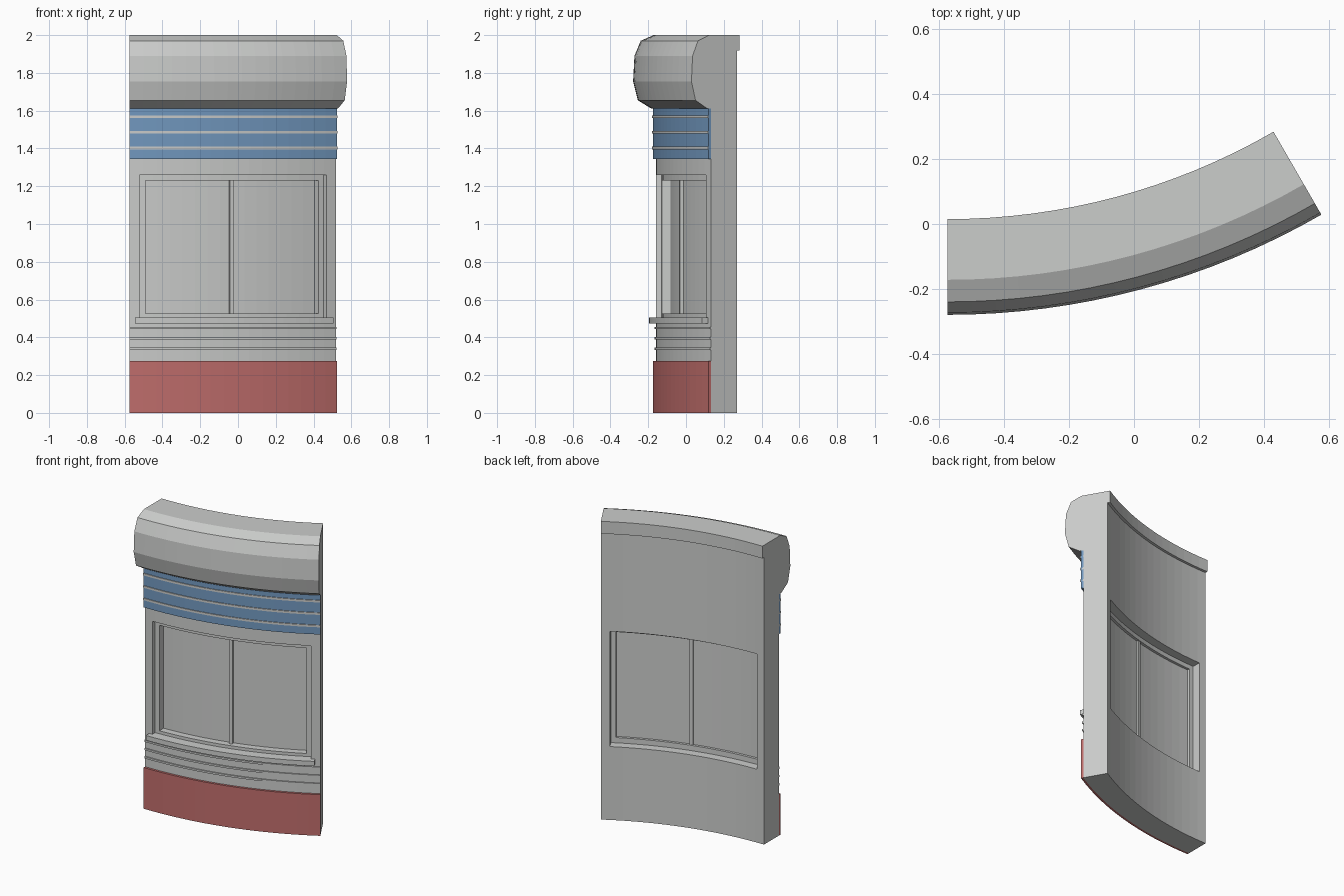
import bpy, bmesh, math

if "Cube" in bpy.data.objects:
    bpy.data.objects.remove(bpy.data.objects["Cube"])

CX, CY = -0.575, 2.025      # centre of the wall's curvature
SPAN = 30.0                 # degrees covered by the wall
STEP = 1.875                # degrees per facet


def material(name, rgb):
    m = bpy.data.materials.new(name)
    m.diffuse_color = (*rgb, 1)
    m.use_nodes = True
    m.node_tree.nodes["Principled BSDF"].inputs["Base Color"].default_value = m.diffuse_color
    return m


GREY = material("pale grey stone", (0.60, 0.61, 0.60))
RED = material("red plinth paint", (0.53, 0.155, 0.15))
BLUE = material("blue frieze paint", (0.17, 0.32, 0.53))


def sweep(name, profile, mat=GREY, a0=0.0, a1=SPAN):
    """Sweep a closed (radius, height) profile along the arc."""
    n = max(1, round((a1 - a0) / STEP))
    bm = bmesh.new()
    rings = []
    for i in range(n + 1):
        a = math.radians(a0 + (a1 - a0) * i / n)
        rings.append([bm.verts.new((CX + r * math.sin(a), CY - r * math.cos(a), z))
                      for r, z in profile])
    k = len(profile)
    for p, q in zip(rings, rings[1:]):
        for j in range(k):
            bm.faces.new((p[j], p[(j + 1) % k], q[(j + 1) % k], q[j]))
    bm.faces.new(rings[0])
    bm.faces.new(rings[-1][::-1])
    bmesh.ops.recalc_face_normals(bm, faces=bm.faces)
    me = bpy.data.meshes.new(name)
    bm.to_mesh(me)
    bm.free()
    me.materials.append(mat)
    ob = bpy.data.objects.new(name, me)
    bpy.context.collection.objects.link(ob)
    return ob


def block(name, r0, r1, z0, z1, mat=GREY, a0=0.0, a1=SPAN):
    return sweep(name, [(r0, z0), (r1, z0), (r1, z1), (r0, z1)], mat, a0, a1)


IN, OUT = 2.027, 2.185      # wall faces
W0, W1 = 1.4, 28.5          # window opening angles
Z0, Z1 = 0.49, 1.26         # window opening heights

# Wall with rounded cornice and a small lip at the back
wall = sweep("wall_and_cornice", [
    (IN, 0), (OUT, 0), (OUT, 1.612), (2.21, 1.612), (2.28, 1.655), (2.305, 1.755),
    (2.298, 1.89), (2.265, 1.97), (2.197, 2.0), (2.01, 2.0), (2.01, 1.918), (IN, 1.918)])

# Window opening
cutter = block("opening_cutter", 1.95, 2.4, Z0, Z1, GREY, W0, W1)
cutter.hide_render = True
cut = wall.modifiers.new("opening", 'BOOLEAN')
cut.operation, cut.solver, cut.object = 'DIFFERENCE', 'EXACT', cutter
bpy.context.view_layer.objects.active = wall
bpy.ops.object.modifier_apply(modifier=cut.name)
bpy.data.objects.remove(cutter)

# Window frame, panes and mullion
F0, F1, FW = 2.085, 2.155, 0.85
block("frame_top", F0, F1, 1.23, Z1, GREY, W0, W1)
block("frame_bottom", F0, F1, Z0, 0.525, GREY, W0, W1)
block("frame_left", F0, F1, 0.525, 1.23, GREY, W0, W0 + FW)
block("frame_right", F0, F1, 0.525, 1.23, GREY, W1 - FW, W1)
block("window_panes", 2.102, 2.11, 0.525, 1.23, GREY, W0 + FW, W1 - FW)
block("mullion", 2.09, 2.13, 0.525, 1.23, GREY, 14.5, 15.1)

# Projecting sill
block("window_sill", 2.15, 2.22, 0.473, 0.505, GREY, 0.8, 29.1)

# Painted plinth and frieze
block("plinth", OUT, 2.2, 0, 0.275, RED)
block("frieze", OUT, 2.2, 1.345, 1.612, BLUE)

# Thin raised mouldings
for i in range(3):
    z = 1.402 + 0.083 * i
    block(f"frieze_moulding_{i + 1}", OUT, 2.205, z - 0.007, z + 0.007)
    z = 0.34 + 0.055 * i
    block(f"lower_moulding_{i + 1}", OUT, 2.193, z - 0.006, z + 0.006)
